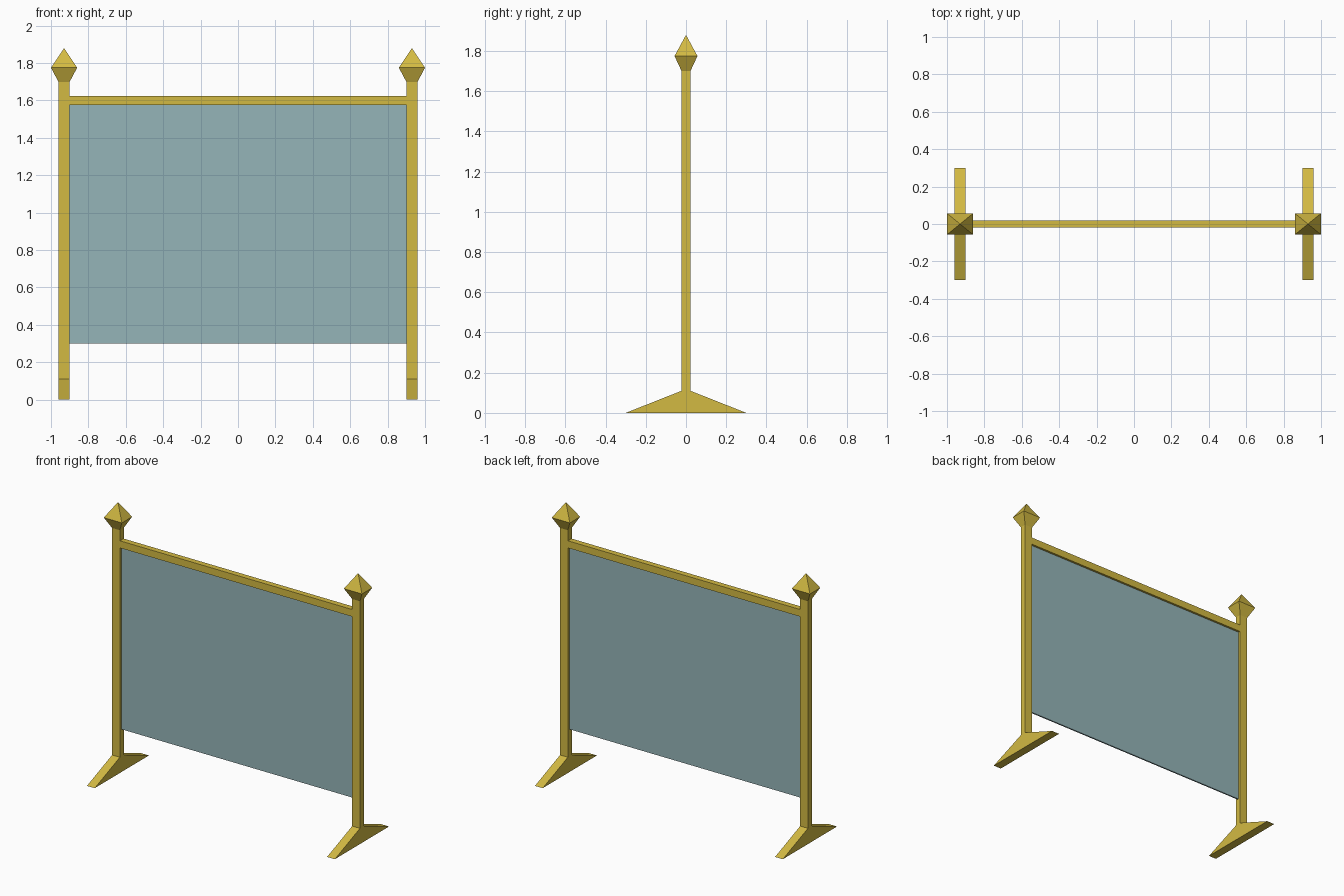
import bpy
import bmesh

cube = bpy.data.objects.get("Cube")
if cube:
    bpy.data.objects.remove(cube, do_unlink=True)


def material(name, rgb):
    mat = bpy.data.materials.new(name)
    mat.use_nodes = True
    color = (*rgb, 1.0)
    mat.diffuse_color = color
    mat.node_tree.nodes["Principled BSDF"].inputs["Base Color"].default_value = color
    return mat


gold = material("gold", (0.65, 0.49, 0.055))
glass = material("grey_teal", (0.30, 0.46, 0.48))


def finish(name, bm, mat):
    bmesh.ops.recalc_face_normals(bm, faces=bm.faces)
    mesh = bpy.data.meshes.new(name)
    bm.to_mesh(mesh)
    bm.free()
    mesh.materials.append(mat)
    obj = bpy.data.objects.new(name, mesh)
    bpy.context.collection.objects.link(obj)
    return obj


def box(name, low, high, mat):
    bm = bmesh.new()
    bmesh.ops.create_cube(bm, size=1)
    for v in bm.verts:
        v.co = [lo + (c + 0.5) * (hi - lo) for c, lo, hi in zip(v.co, low, high)]
    return finish(name, bm, mat)


POST_X, HALF_W, HALF_D = 0.93, 0.03, 0.022
FOOT_TOP, POST_TOP = 0.11, 1.70


def post_with_foot(name, x):
    # Side outline of the splayed foot and upright, extruded across x
    half = [(0.30, 0), (HALF_D, FOOT_TOP), (HALF_D, POST_TOP)]
    outline = half + [(-y, z) for y, z in reversed(half)]
    bm = bmesh.new()
    face = bm.faces.new([bm.verts.new((x - HALF_W, y, z)) for y, z in outline])
    ext = bmesh.ops.extrude_face_region(bm, geom=[face])
    moved = [g for g in ext["geom"] if isinstance(g, bmesh.types.BMVert)]
    bmesh.ops.translate(bm, verts=moved, vec=(2 * HALF_W, 0, 0))
    return finish(name, bm, gold)


def finial(name, x):
    # Flared collar under a four-sided point
    def ring(w, d, z):
        return [bm.verts.new((x + sx * w, sy * d, z))
                for sx, sy in ((-1, -1), (1, -1), (1, 1), (-1, 1))]

    bm = bmesh.new()
    low = ring(HALF_W, HALF_D, POST_TOP)
    wide = ring(0.07, 0.057, 1.775)
    tip = bm.verts.new((x, 0, 1.88))
    bm.faces.new(low)
    for i in range(4):
        j = (i + 1) % 4
        bm.faces.new((low[i], low[j], wide[j], wide[i]))
        bm.faces.new((wide[i], wide[j], tip))
    return finish(name, bm, gold)


# Posts on both sides
for side, sign in (("left", 1), ("right", -1)):
    post_with_foot(side + "_post", sign * POST_X)
    finial(side + "_finial", sign * POST_X)

# Top rail and hanging panel between the posts
inner = POST_X - HALF_W
box("top_rail", (-inner, -0.02, 1.575), (inner, 0.02, 1.625), gold)
box("screen_panel", (-inner, -0.005, 0.30), (inner, 0.005, 1.575), glass)
